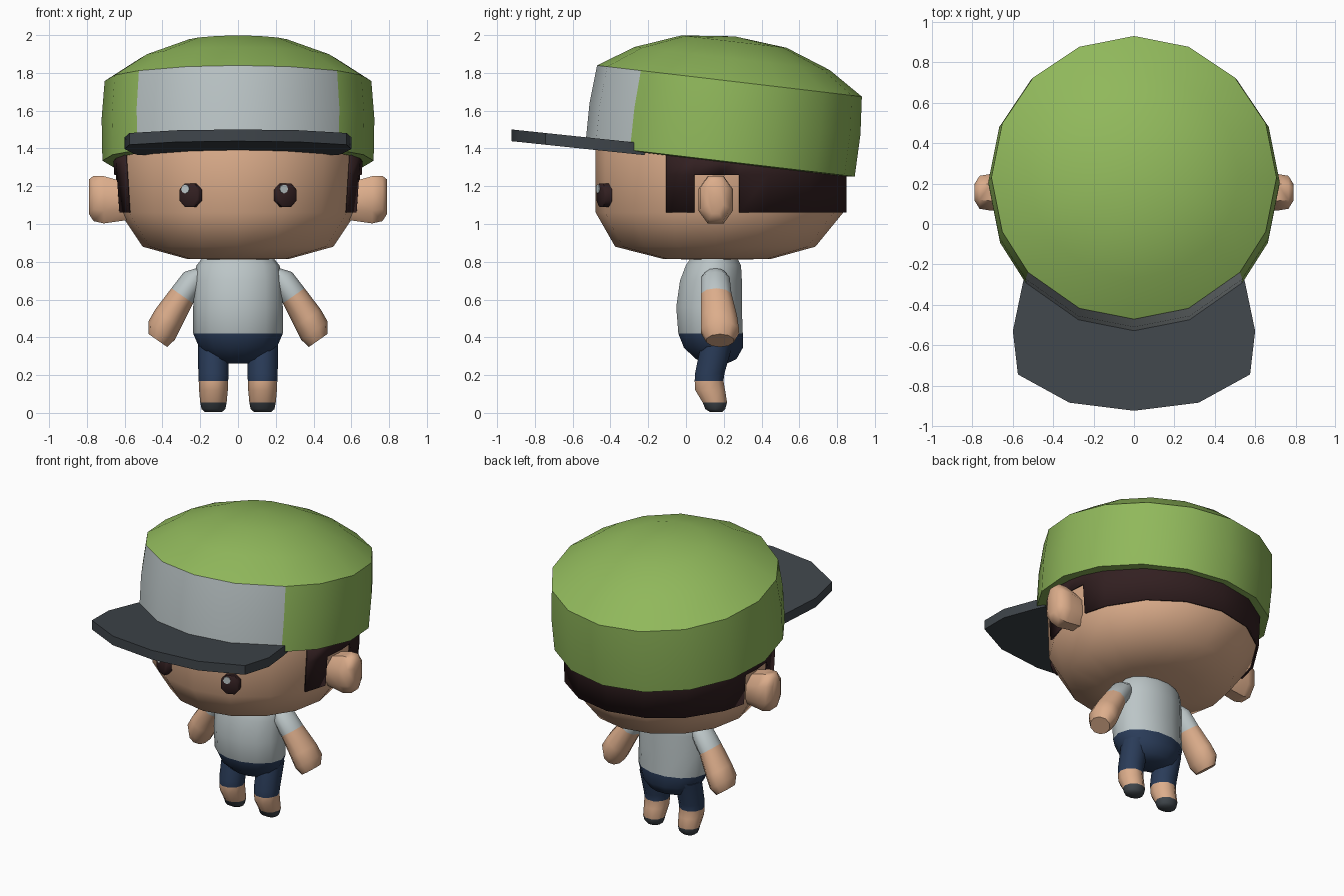
import bpy, bmesh, math
from mathutils import Vector

if "Cube" in bpy.data.objects:
    bpy.data.objects.remove(bpy.data.objects["Cube"])

def mat(name, *c):
    m = bpy.data.materials.new(name)
    m.diffuse_color = (*c, 1)
    m.use_nodes = True
    m.node_tree.nodes["Principled BSDF"].inputs["Base Color"].default_value = m.diffuse_color
    return m

GREEN = mat("cap green", .28, .48, .105)
GREY = mat("light grey", .50, .56, .57)
SKIN = mat("skin", .72, .42, .26)
BROWN = mat("dark brown", .032, .014, .015)
NAVY = mat("navy", .023, .045, .10)
DARK = mat("charcoal", .05, .06, .07)

def finish(name, bm, mats, angle=50):
    bmesh.ops.remove_doubles(bm, verts=bm.verts, dist=1e-5)
    bmesh.ops.recalc_face_normals(bm, faces=bm.faces)
    me = bpy.data.meshes.new(name)
    bm.to_mesh(me)
    bm.free()
    for m in mats:
        me.materials.append(m)
    ob = bpy.data.objects.new(name, me)
    bpy.context.collection.objects.link(ob)
    bpy.ops.object.select_all(action='DESELECT')
    ob.select_set(True)
    bpy.context.view_layer.objects.active = ob
    bpy.ops.object.shade_smooth_by_angle(angle=math.radians(angle))
    return ob

def loft(name, rings, mats, n=12, bands=None, angles=None, rule=None, angle=50):
    """Skin rings of (centre, U, V); bands gives a material index per band."""
    angles = angles or [360 * i / n for i in range(n)]
    n = len(angles)
    bm = bmesh.new()
    rows = []
    for c, u, v in rings:
        c, u, v = Vector(c), Vector(u), Vector(v)
        rows.append([bm.verts.new(c + u * math.cos(math.radians(a)) + v * math.sin(math.radians(a)))
                     for a in angles])
    for k in range(len(rows) - 1):
        for i in range(n):
            j = (i + 1) % n
            f = bm.faces.new((rows[k][i], rows[k][j], rows[k + 1][j], rows[k + 1][i]))
            f.material_index = bands[k] if bands else 0
            if rule and rule(k, f.calc_center_median()):
                f.material_index = 1
    for k, b in ((0, 0), (-1, -1)):
        if Vector(rings[k][1]).length > 1e-4:
            f = bm.faces.new(rows[k])
            f.material_index = bands[b] if bands else 0
    return finish(name, bm, mats, angle)

def level(z, cy, rx, ry, cx=0):
    return (cx, cy, z), (rx, 0, 0), (0, ry, 0)

# head
loft("head", [level(.81, .165, 0, 0), level(.815, .165, .27, .285), level(.88, .155, .505, .53),
              level(1.06, .177, .625, .655), level(1.4, .177, .645, .655), level(1.6, .19, .6, .6)],
     [SKIN], 16)

# hair band with notches around the ears
bm = bmesh.new()
cols = [65, 78.5, 90, 99, 112.5, 135, 157.5, 180]
cols += [360 - a for a in reversed(cols[:-1])]
def hair_point(a, z):
    a = math.radians(a)
    return bm.verts.new(((.635 + .07 * (z - 1.06)) * math.sin(a), .177 - .667 * math.cos(a), z))
for a, b in zip(cols, cols[1:]):
    notch = 78 < min(a, 360 - b) < 99
    for z0, z1 in ((1.06, 1.26), (1.26, 1.37)):
        if not (notch and z0 < 1.2):
            bm.faces.new([hair_point(a, z0), hair_point(b, z0), hair_point(b, z1), hair_point(a, z1)])
sol = finish("hair", bm, [BROWN]).modifiers.new("thickness", 'SOLIDIFY')
sol.thickness, sol.offset = .012, 0

# cap, tilted back, with a grey front panel
T = Vector((0, .117, .993))
def cap_ring(r, h):
    return Vector((0, .23, 1.757)) + T * h, (r, 0, 0), (0, .993 * r, -.117 * r)
cap_angles = [22.5 * i for i in range(16)]
cap_angles[10], cap_angles[14] = 222, 318
loft("cap", [cap_ring(.655, -.38), cap_ring(.66, -.43), cap_ring(.718, -.425), cap_ring(.722, -.2),
             cap_ring(.706, 0), cap_ring(.52, .12), cap_ring(.28, .21), cap_ring(0, .238)],
     [GREEN, GREY], angles=cap_angles,
     rule=lambda k, c: k in (2, 3) and c.y < -.27)

# brim
half = [(.32, -.885), (.575, -.745), (.6, -.53), (.55, -.29), (.53, -.22), (.48, -.24), (.3, -.38)]
outline = [(0, -.925)] + half + [(0, -.45)] + [(-x, y) for x, y in reversed(half)]
bm = bmesh.new()
top = bm.faces.new([bm.verts.new((x, y, 1.435 + (-.3 - y) * .105)) for x, y in outline])
ext = bmesh.ops.extrude_face_region(bm, geom=[top], use_keep_orig=True)
bmesh.ops.translate(bm, vec=(0, 0, -.062), verts=[v for v in ext["geom"] if isinstance(v, bmesh.types.BMVert)])
finish("cap_brim", bm, [DARK], 35)

# torso: shirt above, trousers below
loft("torso", [level(.262, .16, .08, .06), level(.285, .16, .15, .11), level(.345, .145, .205, .16),
               level(.42, .13, .237, .175), level(.56, .122, .237, .178), level(.7, .132, .235, .168),
               level(.78, .145, .22, .15), level(.83, .15, .18, .12)],
     [NAVY, GREY], 14, [0, 0, 0, 1, 1, 1, 1])

SQUARE = [25, 65, 115, 155, 205, 245, 295, 335]   # rounded rectangle section
for s, side in ((1, "left"), (-1, "right")):
    # ears
    loft(side + "_ear", [((s * x, .157, z), (0, ry, 0), (0, 0, rz)) for x, z, ry, rz in
         ((.59, 1.12, .09, .11), (.71, 1.128, .1, .138), (.765, 1.135, .09, .132), (.79, 1.145, .045, .1))],
         [SKIN], angles=SQUARE)

    # eyes with a small highlight plate
    t, nrm = Vector((s * .924, .383, 0)), Vector((s * .383, -.924, 0))
    c = Vector((s * .25, -.432, 1.153))
    loft(side + "_eye", [(c + nrm * d, t * r, (0, 0, r * 1.08)) for d, r in
                         ((-.03, .0635), (.018, .0635), (.027, .052))], [BROWN], angles=SQUARE)
    h = c + t * (-.02 * s) + Vector((0, 0, .033))
    loft(side + "_eye_highlight", [(h + nrm * d, t * .024, (0, 0, .024)) for d in (.025, .031)],
         [GREY], 8)

    # arms: short sleeve, then bare arm
    perp = Vector((s * .82, 0, .573))
    loft(side + "_arm", [((s * x, y, z), perp * r, (0, ry, 0)) for x, y, z, r, ry in
         ((.195, .155, .745, .035, .05), (.232, .155, .708, .066, .08), (.295, .16, .62, .07, .085),
          (.37, .175, .5, .083, .1), (.405, .18, .435, .085, .105), (.424, .18, .383, .06, .075))],
         [GREY, SKIN], 10, [0, 0, 1, 1, 1])

    # legs: trouser leg, shin, shoe
    loft(side + "_leg", [level(z, cy, rx, ry, s * .13) for z, cy, rx, ry in
         ((.005, .16, .045, .035), (.02, .155, .063, .055), (.055, .153, .07, .068),
          (.12, .128, .076, .083), (.17, .122, .078, .08), (.21, .126, .08, .082), (.37, .165, .083, .088))],
         [DARK, SKIN, NAVY], 10, [0, 0, 1, 1, 2, 2])
